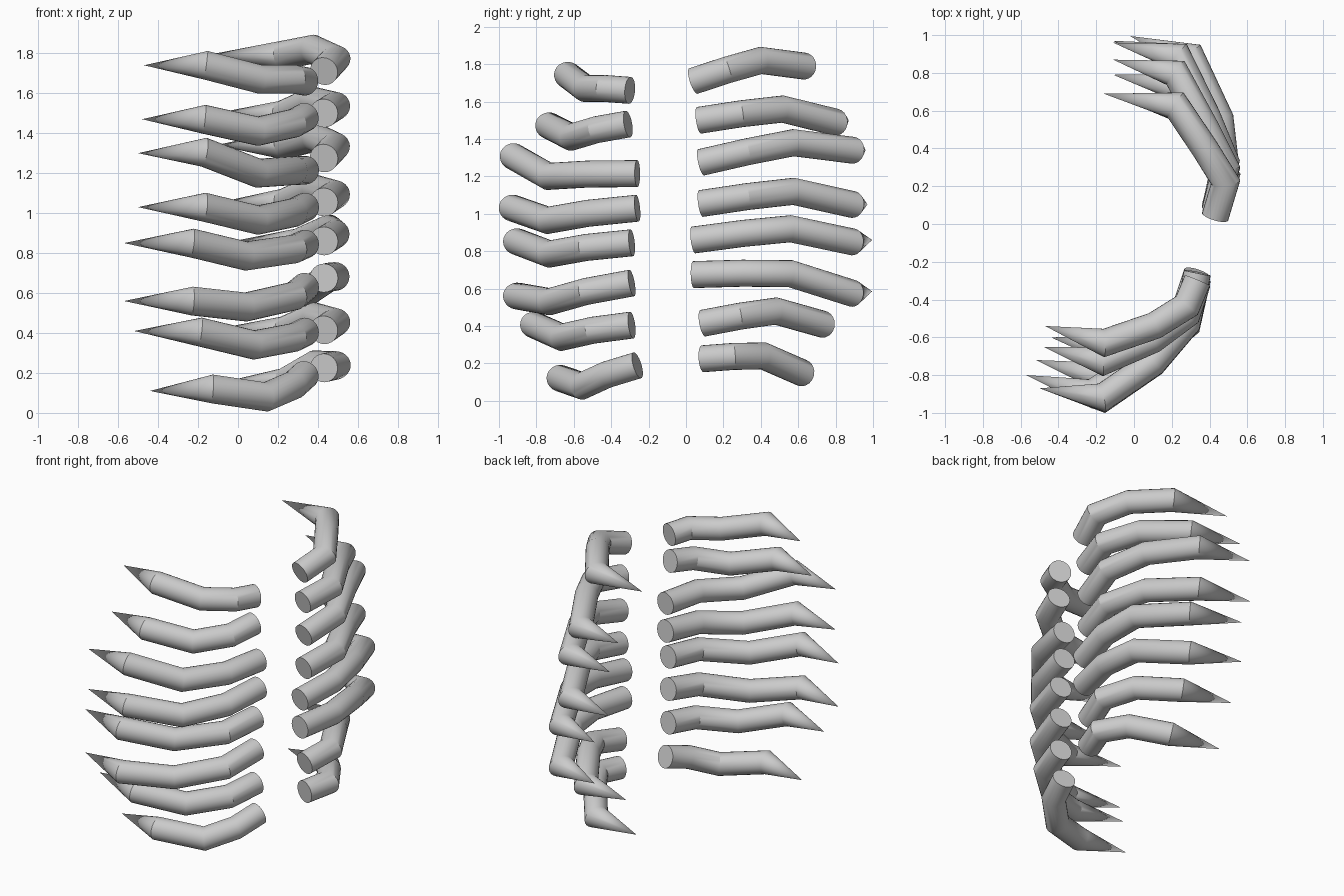
import bpy, bmesh, math
from mathutils import Vector

if "Cube" in bpy.data.objects:
    bpy.data.objects.remove(bpy.data.objects["Cube"])

RADIUS, SIDES = 0.072, 24


def make_rib(name, pts):
    """Mitred round tube along pts, tapering to a point at the last one."""
    pts = [Vector(p) for p in pts]
    dirs = [(b - a).normalized() for a, b in zip(pts, pts[1:])]
    bm = bmesh.new()
    side = dirs[0].cross(Vector((0, 0, 1))).normalized()
    up = side.cross(dirs[0])
    ring = []
    for k in range(SIDES):
        a = 2 * math.pi * k / SIDES
        ring.append(pts[0] + RADIUS * (math.cos(a) * side + math.sin(a) * up))
    rings = [[bm.verts.new(p) for p in ring]]
    # slide the ring along each segment onto the mitre plane of the next joint
    for i in range(1, len(pts) - 1):
        d, n = dirs[i - 1], (dirs[i - 1] + dirs[i]).normalized()
        ring = [p + d * ((pts[i] - p).dot(n) / d.dot(n)) for p in ring]
        rings.append([bm.verts.new(p) for p in ring])
    tip = bm.verts.new(pts[-1])
    bm.faces.new(rings[0])
    for k in range(SIDES):
        j = (k + 1) % SIDES
        for a, b in zip(rings, rings[1:]):
            bm.faces.new((a[k], a[j], b[j], b[k]))
        bm.faces.new((rings[-1][k], rings[-1][j], tip))
    bmesh.ops.recalc_face_normals(bm, faces=bm.faces)
    me = bpy.data.meshes.new(name)
    bm.to_mesh(me)
    bm.free()
    ob = bpy.data.objects.new(name, me)
    bpy.context.collection.objects.link(ob)
    bpy.context.view_layer.objects.active = ob
    ob.select_set(True)
    bpy.ops.object.shade_smooth_by_angle(angle=math.radians(30))
    ob.select_set(False)


def make_side(name, rows, x0, x1, dx2, f1, f2):
    for i, (y0, y3, yt, x3, xt, z0, z2, z3, zt) in enumerate(rows):
        make_rib(f"{name}_{i + 1}", [
            (x0, y0, z0),
            (x1, y0 + f1 * (y3 - y0), (z0 + z2) / 2 + 0.005),
            (x3 + dx2, y0 + f2 * (y3 - y0), z2),
            (x3, y3, z3),
            (xt, yt, zt)])


# rows, top to bottom: y start, y bend, y tip, x bend, x tip, z start, z mid, z bend, z tip
front_rows = [
    (-.30, -.63, -.54, -.16, -.47, 1.66, 1.67, 1.74, 1.74),
    (-.31, -.73, -.65, -.17, -.48, 1.48, 1.41, 1.47, 1.47),
    (-.26, -.92, -.87, -.17, -.50, 1.215, 1.20, 1.305, 1.30),
    (-.26, -.925, -.87, -.17, -.50, 1.03, .965, 1.03, 1.03),
    (-.29, -.90, -.80, -.23, -.57, .845, .785, .85, .85),
    (-.29, -.90, -.80, -.23, -.57, .63, .53, .56, .56),
    (-.29, -.81, -.72, -.19, -.52, .405, .34, .405, .41),
    (-.26, -.67, -.60, -.13, -.44, .19, .08, .12, .11),
]
back_rows = [
    (.04, .63, .69, .22, -.16, 1.71, 1.82, 1.79, 1.79),
    (.07, .80, .87, .22, -.11, 1.50, 1.56, 1.49, 1.50),
    (.08, .89, .96, .23, -.11, 1.275, 1.38, 1.34, 1.34),
    (.08, .89, .97, .23, -.11, 1.055, 1.12, 1.05, 1.05),
    (.04, .89, .995, .30, -.02, .86, .92, .85, .86),
    (.04, .89, .995, .30, -.02, .675, .68, .575, .585),
    (.09, .73, .79, .23, -.11, .415, .48, .41, .42),
    (.09, .62, .68, .23, -.11, .225, .24, .15, .145),
]

# two facing rows of ribs
make_side("front_rib", front_rows, .335, .28, .27, .40, .72)
make_side("back_rib", back_rows, .43, .485, .155, .31, .61)
